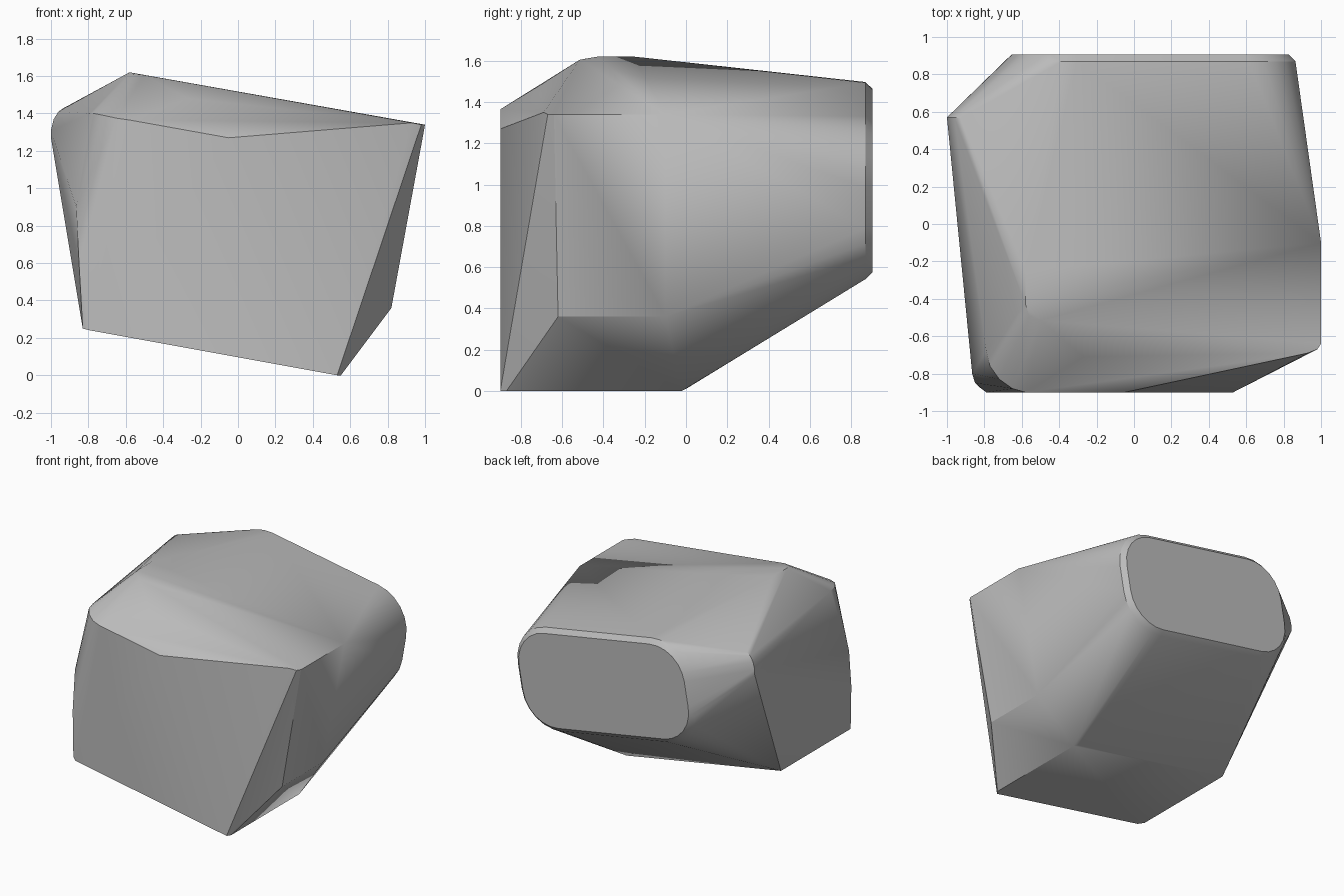
import bpy
import bmesh
import math
from mathutils import Vector

default_cube = bpy.data.objects.get("Cube")
if default_cube:
    bpy.data.objects.remove(default_cube, do_unlink=True)

TILT = math.radians(10)


def tilted(across, depth, height):
    """Point in the leaning frame of the block, turned about the depth axis."""
    return Vector((across * math.cos(TILT) + height * math.sin(TILT), depth,
                   height * math.cos(TILT) - across * math.sin(TILT)))


def rounded_ring(depth, left, right, low, high, radius, steps=6):
    """Rounded rectangle standing in the leaning frame."""
    ring = []
    corners = [(right, high), (left, high), (left, low), (right, low)]
    for quarter, (across, height) in enumerate(corners):
        for step in range(steps + 1):
            angle = (quarter + step / steps) * math.pi / 2
            ring.append(tilted(across + radius * math.cos(angle), depth,
                               height + radius * math.sin(angle)))
    return ring


def make_material(name, color):
    material = bpy.data.materials.new(name)
    material.use_nodes = True
    material.diffuse_color = color
    shader = material.node_tree.nodes["Principled BSDF"]
    shader.inputs["Base Color"].default_value = color
    shader.inputs["Roughness"].default_value = 0.8
    return material


def convex_block(name, points, material):
    """Wrap the points in a convex skin and merge its flat areas."""
    bm = bmesh.new()
    for point in points:
        bm.verts.new(point)
    hull = bmesh.ops.convex_hull(bm, input=bm.verts[:])
    spare = {v for key in ("geom_interior", "geom_unused") for v in hull[key]
             if isinstance(v, bmesh.types.BMVert)}
    bmesh.ops.delete(bm, geom=[v for v in spare if not v.link_faces], context="VERTS")
    bmesh.ops.dissolve_limit(bm, angle_limit=math.radians(1),
                             verts=bm.verts[:], edges=bm.edges[:])
    bmesh.ops.recalc_face_normals(bm, faces=bm.faces[:])
    mesh = bpy.data.meshes.new(name)
    bm.to_mesh(mesh)
    bm.free()
    mesh.materials.append(material)
    block = bpy.data.objects.new(name, mesh)
    bpy.context.collection.objects.link(block)
    bpy.ops.object.select_all(action="DESELECT")
    block.select_set(True)
    bpy.context.view_layer.objects.active = block
    bpy.ops.object.shade_smooth_by_angle(angle=math.radians(25))
    return block


# Flat underside, with slightly eased ends
underside = [(.53, -.9, 0), (.55, -.87, 0), (.55, -.02, 0), (.52, 0, .01),
             (-.83, -.87, .25), (-.79, -.9, .24), (-.83, 0, .25)]

# Upright panel on the +x side
side_panel = [(.82, -.62, .36), (.82, -.1, .36),
              (1, -.64, 1.34), (.98, -.67, 1.34), (.93, -.69, 1.35), (1, -.1, 1.34)]

# Leaning top and the sloped brow in front of it
top = [(-.58, -.43, 1.62), (-.58, -.25, 1.62), (-.56, -.49, 1.61), (-.5, -.515, 1.605)]
brow = [(-.27, -.71, 1.48), (-.05, -.9, 1.27)]

# Rounded front corner on the -x side
front_corner = [(-.79, -.68, 1.4), (-.77, -.76, 1.4), (-.72, -.83, 1.39),
                (-.65, -.88, 1.375), (-.58, -.9, 1.365),
                (-.865, -.8, .9), (-.85, -.85, .6)]

# Rounded shoulder bulging out on the -x side
shoulder = [(-1, .57, 1.27), (-1, .57, 1.31), (-.985, .57, 1.37),
            (-.96, .57, 1.41), (-.93, .565, 1.43)]

# Rounded back plate with a narrow chamfer
back_rim = rounded_ring(.87, -.56, .376, .92, 1.118, .3)
back_plate = rounded_ring(.905, -.56, .376, .92, 1.118, .265)

gray = make_material("plain gray", (.5, .5, .5, 1))
convex_block("faceted_block", underside + side_panel + top + brow + front_corner
             + shoulder + back_rim + back_plate, gray)
